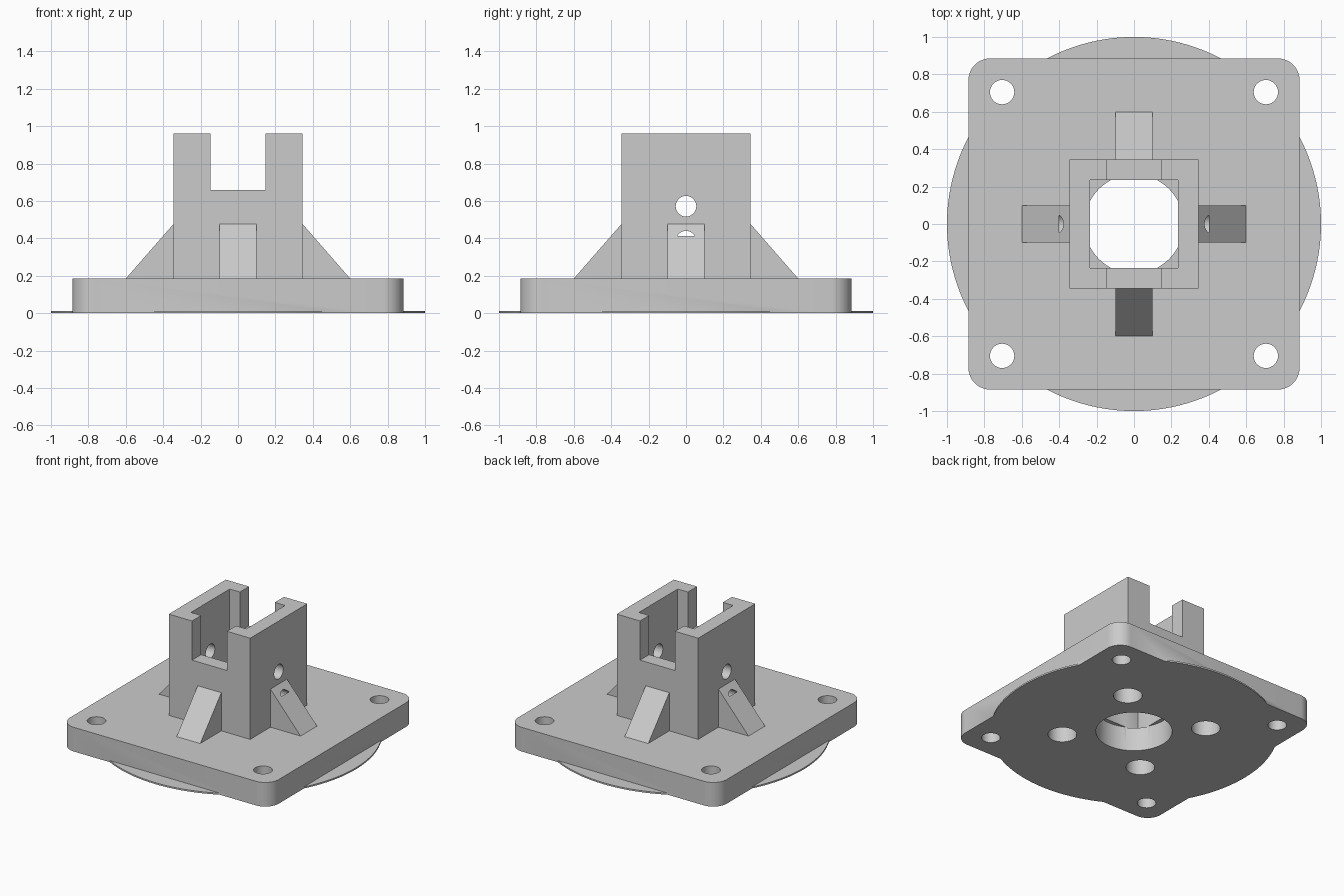
import bpy, bmesh, math
from mathutils import Matrix, Vector

old = bpy.data.objects.get("Cube")
if old:
    bpy.data.objects.remove(old, do_unlink=True)

grey = bpy.data.materials.new("plain grey")
grey.use_nodes = True
COLOUR = (0.6, 0.6, 0.6, 1)
grey.diffuse_color = COLOUR
grey.node_tree.nodes["Principled BSDF"].inputs["Base Color"].default_value = COLOUR

PLATE, PLATE_TOP = 0.885, 0.185
TUBE, BORE, TUBE_TOP = 0.345, 0.235, 0.96


def finish(name, bm):
    bmesh.ops.recalc_face_normals(bm, faces=bm.faces)
    mesh = bpy.data.meshes.new(name)
    bm.to_mesh(mesh)
    bm.free()
    mesh.materials.append(grey)
    ob = bpy.data.objects.new(name, mesh)
    bpy.context.collection.objects.link(ob)
    return ob


def box(name, hx, hy, z0, z1, corner=0):
    """Centred block, with optional rounded vertical corners."""
    bm = bmesh.new()
    bmesh.ops.create_cube(bm, size=1, matrix=Matrix.Translation((0, 0, (z0 + z1) / 2))
                          @ Matrix.Diagonal((2 * hx, 2 * hy, z1 - z0, 1)))
    if corner:
        upright = [e for e in bm.edges
                   if abs(e.verts[0].co.z - e.verts[1].co.z) > 0.01]
        bmesh.ops.bevel(bm, geom=upright, offset=corner, segments=10,
                        profile=0.5, affect='EDGES')
    return finish(name, bm)


def cylinder(name, r, length, centre, axis='Z', sides=48):
    bm = bmesh.new()
    turn = Matrix.Rotation(math.pi / 2, 4, 'Y') if axis == 'X' else Matrix()
    bmesh.ops.create_cone(bm, cap_ends=True, segments=sides, radius1=r, radius2=r,
                          depth=length, matrix=Matrix.Translation(centre) @ turn)
    return finish(name, bm)


def gusset(name, angle):
    """Sloped rib whose inner end sinks into the tube wall and the plate."""
    bm = bmesh.new()
    profile = [(0.3, 0.1), (0.6, 0.1), (0.6, PLATE_TOP), (TUBE, 0.477), (0.3, 0.477)]
    face = bm.faces.new([bm.verts.new((x, -0.1, z)) for x, z in profile])
    ext = bmesh.ops.extrude_face_region(bm, geom=[face])
    verts = [v for v in ext["geom"] if isinstance(v, bmesh.types.BMVert)]
    bmesh.ops.translate(bm, verts=verts, vec=Vector((0, 0.2, 0)))
    bmesh.ops.rotate(bm, verts=bm.verts, matrix=Matrix.Rotation(angle, 3, 'Z'))
    return finish(name, bm)


def combine(target, tool, operation):
    mod = target.modifiers.new(tool.name, 'BOOLEAN')
    mod.operation, mod.solver, mod.object = operation, 'EXACT', tool
    bpy.context.view_layer.objects.active = target
    bpy.ops.object.modifier_apply(modifier=mod.name)
    bpy.data.objects.remove(tool, do_unlink=True)


# Plate, thin brim, square tube and four ribs
body = box("socket_base", PLATE, PLATE, 0, PLATE_TOP, corner=0.115)
solids = [cylinder("brim", 1, 0.012, (0, 0, 0.006), sides=128),
          box("tube", TUBE, TUBE, 0.1, TUBE_TOP)]
solids += [gusset("gusset", i * math.pi / 2) for i in range(4)]
for part in solids:
    combine(body, part, 'UNION')

# Square pocket, front-to-back slot and round bore
cuts = [box("pocket", BORE, BORE, PLATE_TOP - 0.004, 1.2),
        box("slot", 0.148, 0.6, 0.66, 1.2),
        cylinder("bore", 0.265, PLATE_TOP + 0.1, (0, 0, (PLATE_TOP - 0.1) / 2), sides=64)]

# Corner screw holes and blind pockets underneath
for sx in (-1, 1):
    for sy in (-1, 1):
        cuts.append(cylinder("screw_hole", 0.065, 1, (sx * 0.705, sy * 0.705, 0)))
        cuts.append(cylinder("blind_hole", 0.1, 0.3, (sx * 0.353, sy * 0.353, 0)))

# Cross pin holes, ending just inside the ribs
for z in (0.385, 0.572):
    cuts.append(cylinder("pin_hole", 0.055, 0.8, (0, 0, z), axis='X'))
for cut in cuts:
    combine(body, cut, 'DIFFERENCE')

bpy.ops.object.select_all(action='DESELECT')
body.select_set(True)
bpy.context.view_layer.objects.active = body
bpy.ops.object.shade_smooth_by_angle(angle=math.radians(30))
